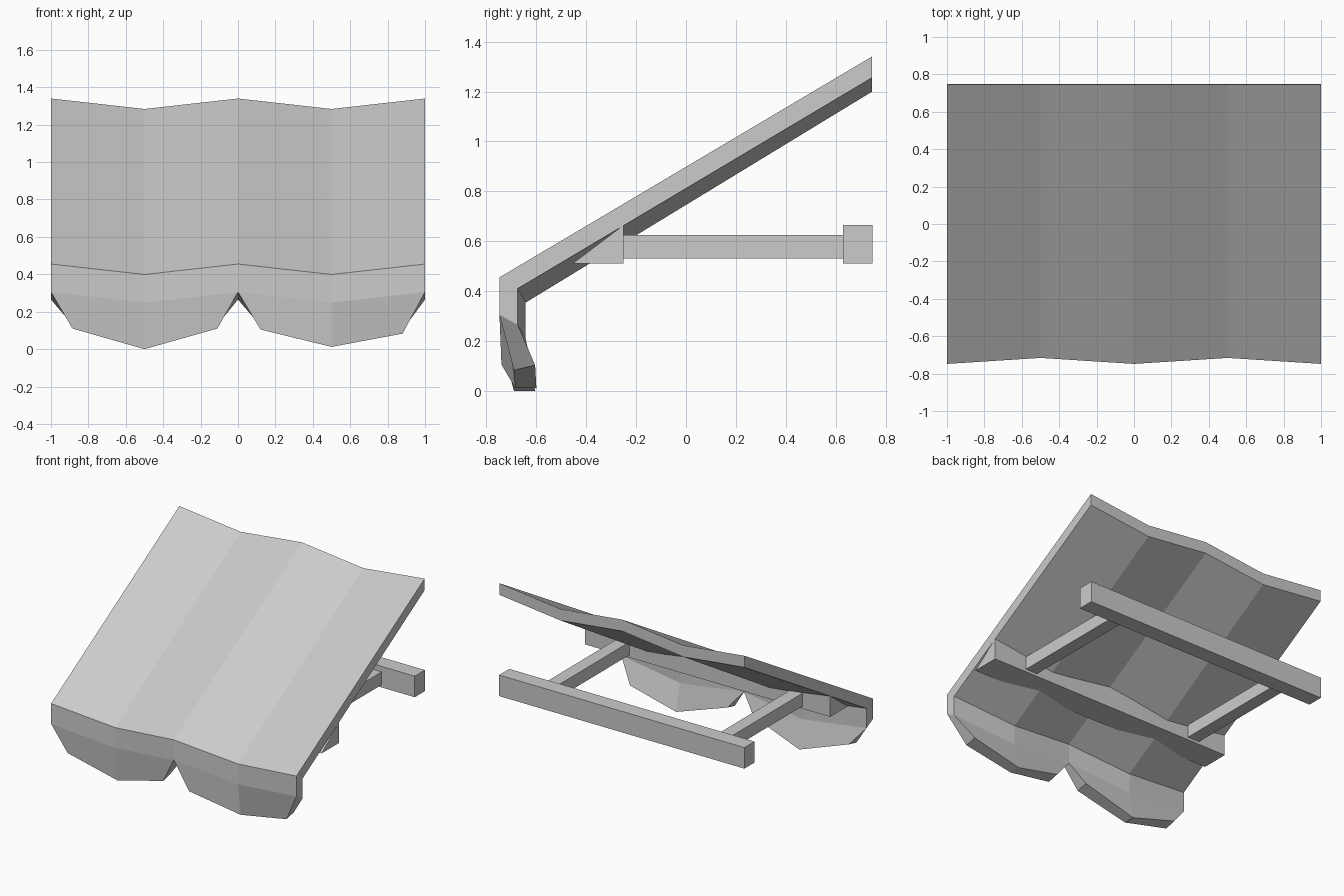
import bpy
import bmesh

old = bpy.data.objects.get("Cube")
if old:
    bpy.data.objects.remove(old, do_unlink=True)

grey = bpy.data.materials.new("plain grey")
grey.use_nodes = True
grey.diffuse_color = (0.6, 0.6, 0.6, 1)
grey.node_tree.nodes["Principled BSDF"].inputs["Base Color"].default_value = (0.6, 0.6, 0.6, 1)


def loft(name, sections, closed=True):
    """Skin matching cross-sections, cap both ends, leave the rim open if not closed."""
    bm = bmesh.new()
    rings = [[bm.verts.new(p) for p in s] for s in sections]
    count = len(rings[0])
    for a, b in zip(rings, rings[1:]):
        for i in range(count if closed else count - 1):
            j = (i + 1) % count
            bm.faces.new((a[i], a[j], b[j], b[i]))
    bm.faces.new(rings[0])
    bm.faces.new(rings[-1])
    bmesh.ops.recalc_face_normals(bm, faces=bm.faces)
    mesh = bpy.data.meshes.new(name)
    bm.to_mesh(mesh)
    bm.free()
    mesh.materials.append(grey)
    obj = bpy.data.objects.new(name, mesh)
    bpy.context.collection.objects.link(obj)
    return obj


def bar(name, profile, x0, x1):
    """Extrude a y-z profile along x."""
    return loft(name, [[(x, y, z) for y, z in profile] for x in (x0, x1)])


def box_profile(y0, y1, z0, z1):
    return [(y0, z0), (y1, z0), (y1, z1), (y0, z1)]


# Canopy: pleated sloping sheet with a folded front skirt
RIDGE = [(-0.748, 0.305), (-0.748, 0.455), (0.745, 1.34),
         (0.745, 1.255), (-0.675, 0.41), (-0.675, 0.265)]
DIP_Y, DIP_Z = 0.032, -0.056


def pleat(x, dip):
    return [(x, y + (DIP_Y if dip and y < 0 else 0), z + (DIP_Z if dip else 0))
            for y, z in RIDGE]


canopy = [pleat(x / 2, x % 2 == 1) for x in range(-2, 3)]
loft("canopy", canopy, closed=False)


# Front flaps: each hangs from the skirt and curls inward to its tip
def flap(name, first, hem):
    sections = []
    for section, (x, y, z) in zip(canopy[first:first + 3], hem):
        inner = (x, y + 0.085, z + (0.02 if z > 0.05 else 0.0))
        sections.append([section[0], (x, y, z), inner, section[-1]])
    loft(name, sections, closed=False)


flap("right_flap", 0, [(-0.885, -0.72, 0.11), (-0.5, -0.69, 0.0), (-0.11, -0.715, 0.11)])
flap("left_flap", 2, [(0.12, -0.74, 0.105), (0.5, -0.685, 0.012), (0.88, -0.69, 0.083)])

# Support frame: wedge beam under the canopy, rear beam and two struts
bar("front_beam", [(-0.455, 0.51), (-0.25, 0.51), (-0.25, 0.665)], -1, 1)
bar("rear_beam", box_profile(0.63, 0.748, 0.51, 0.665), -1, 1)
for side, x in (("left", 0.683), ("right", -0.728)):
    bar(side + "_strut", box_profile(-0.27, 0.65, 0.53, 0.625), x - 0.048, x + 0.048)
